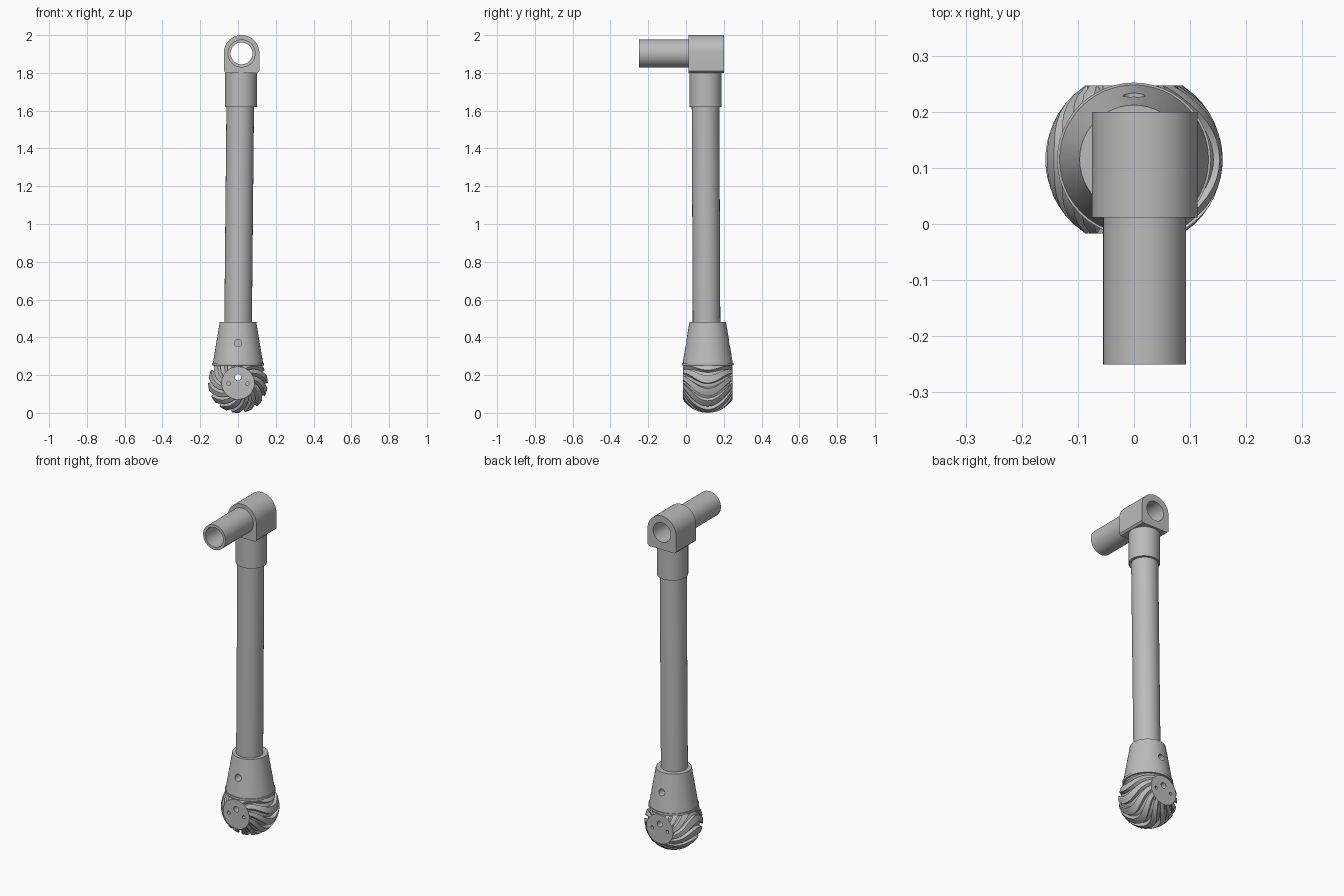
import bpy, bmesh, math
from mathutils import Vector

cube = bpy.data.objects.get("Cube")
if cube:
    bpy.data.objects.remove(cube, do_unlink=True)

grey = bpy.data.materials.new("metal_grey")
grey.use_nodes = True
grey.diffuse_color = (0.5, 0.5, 0.5, 1)
grey.node_tree.nodes["Principled BSDF"].inputs["Base Color"].default_value = (0.5, 0.5, 0.5, 1)


def make(name, bm):
    bmesh.ops.recalc_face_normals(bm, faces=bm.faces)
    mesh = bpy.data.meshes.new(name)
    bm.to_mesh(mesh)
    bm.free()
    ob = bpy.data.objects.new(name, mesh)
    bpy.context.collection.objects.link(ob)
    mesh.materials.append(grey)
    return ob


def rod(name, a, b, r1, r2=None, sides=48):
    """Cylinder or cone from point a to point b."""
    a, b = Vector(a), Vector(b)
    bm = bmesh.new()
    bmesh.ops.create_cone(bm, cap_ends=True, segments=sides, radius1=r1,
                          radius2=r1 if r2 is None else r2, depth=(b - a).length)
    ob = make(name, bm)
    turn = Vector((0, 0, 1)).rotation_difference(b - a).to_matrix().to_4x4()
    turn.translation = (a + b) / 2
    ob.data.transform(turn)
    return ob


def cut(ob, *cutters):
    for c in cutters:
        c.hide_render = True
        c.hide_set(True)
        c.display_type = 'WIRE'
        mod = ob.modifiers.new("hole", 'BOOLEAN')
        mod.operation = 'DIFFERENCE'
        mod.solver = 'EXACT'
        mod.object = c


def smooth(ob, angle=30):
    bpy.ops.object.select_all(action='DESELECT')
    ob.select_set(True)
    bpy.context.view_layer.objects.active = ob
    bpy.ops.object.shade_smooth_by_angle(angle=math.radians(angle))


# Head block: arch profile extruded front to back
HX, HZ, HR = 0.019, 1.906, 0.094
outline = [(HX - HR, 1.81), (HX - HR + 0.01, 1.8), (HX + HR - 0.01, 1.8), (HX + HR, 1.81)]
for i in range(33):
    t = math.pi * i / 32
    outline.append((HX + HR * math.cos(t), HZ + HR * math.sin(t)))
bm = bmesh.new()
face = bm.faces.new([bm.verts.new((x, 0.012, z)) for x, z in outline])
ext = bmesh.ops.extrude_face_region(bm, geom=[face])
bmesh.ops.translate(bm, vec=(0, 0.188, 0),
                    verts=[v for v in ext["geom"] if isinstance(v, bmesh.types.BMVert)])
head = make("head_block", bm)

# Hollow side tube, bored through the head
tube = rod("side_tube", (HX, -0.25, 1.903), (HX, 0.02, 1.903), 0.074)
bore = rod("bore_cutter", (HX, -0.4, 1.903), (HX, 0.4, 1.903), 0.058)
cut(head, bore)
cut(tube, bore)

# Post, collar and tapered socket
collar = rod("collar", (0.016, 0.104, 1.62), (0.016, 0.104, 1.81), 0.085)
post = rod("post", (0, 0.109, 0.42), (0.0125, 0.103, 1.7), 0.073)
CY = 0.115
socket = rod("socket", (0, CY, 0.262), (0, CY, 0.48), 0.133, 0.097)
rim = rod("socket_rim", (0, CY, 0.25), (0, CY, 0.263), 0.137)
for side in (-1, 1):
    cut(socket, rod("screw_hole_cutter", (0, CY + side * 0.07, 0.37),
                    (0, CY + side * 0.2, 0.37), 0.02, sides=16))

# Barrel wheel with curved chevron treads
WZ, HALF, TREADS, ROWS = 0.158, 0.132, 14, 16
bm = bmesh.new()
rings = []
for j in range(ROWS + 1):
    t = 2 * j / ROWS - 1
    top = math.sqrt(0.158 ** 2 - (HALF * t) ** 2)
    depth = 0.02 if abs(t) < 0.95 else 0.0
    ring = []
    for k in range(TREADS):
        for frac, low in ((0, 0), (0.3, 0), (0.58, 0), (0.64, 1), (0.8, 1), (0.94, 1)):
            a = math.tau * (k + frac) / TREADS + 0.65 * t * t
            r = top - low * depth
            ring.append(bm.verts.new((r * math.cos(a), CY + HALF * t, WZ + r * math.sin(a))))
    rings.append(ring)
for lower, upper in zip(rings, rings[1:]):
    n = len(lower)
    for i in range(n):
        bm.faces.new((lower[i], lower[(i + 1) % n], upper[(i + 1) % n], upper[i]))
bm.faces.new(rings[0])
bm.faces.new(rings[-1])
wheel = make("wheel", bm)
cut(wheel, rod("axle_hole_cutter", (0, -0.2, 0.188), (0, 0.4, 0.188), 0.017, sides=24))
for x in (-0.05, 0.05):
    for y in (-1, 1):
        cut(wheel, rod("bolt_hole_cutter", (x, CY + y * 0.1, 0.155),
                       (x, CY + y * 0.2, 0.155), 0.009, sides=16))

for ob in (head, tube, collar, post, socket, rim, wheel):
    smooth(ob)
